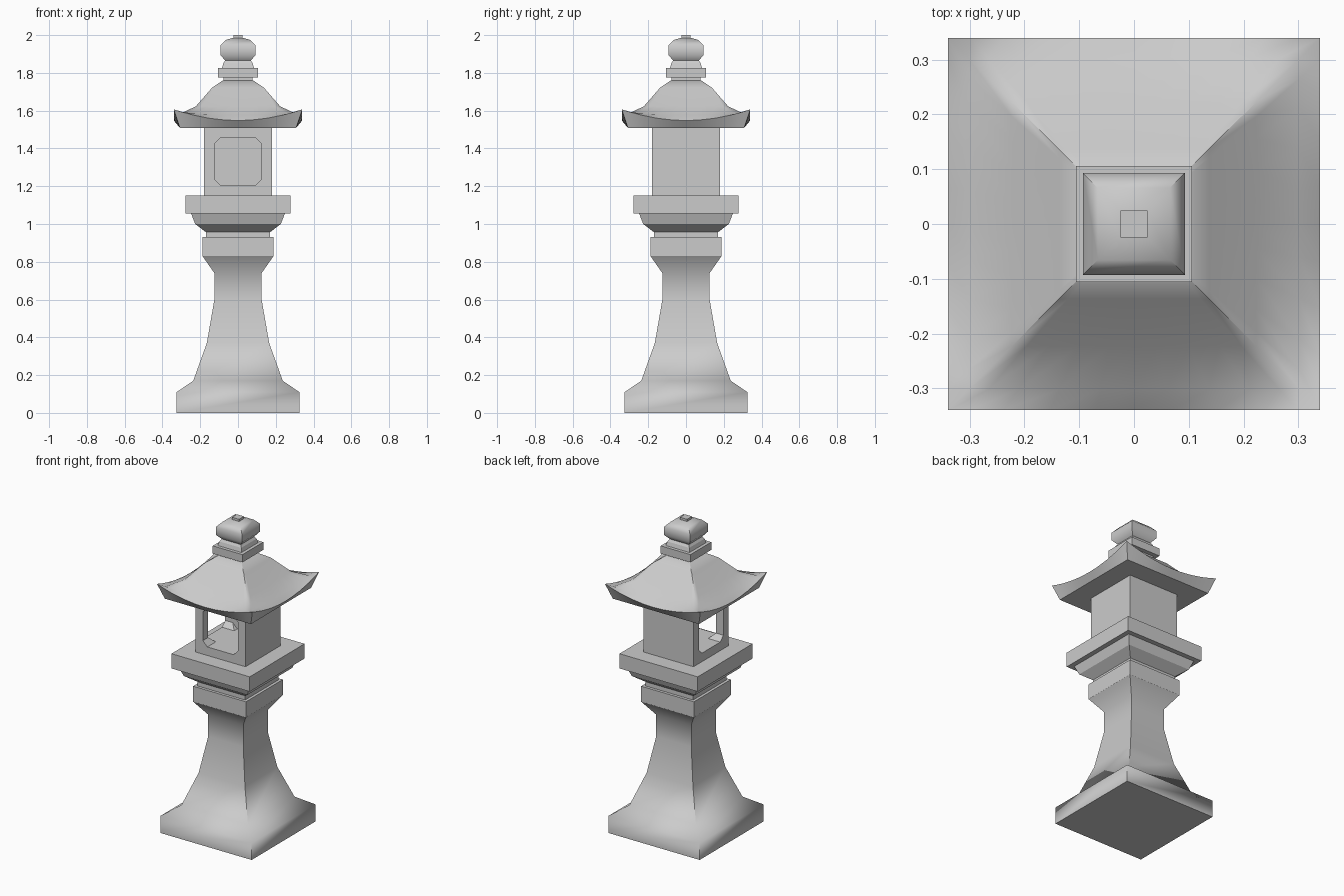
import bpy, bmesh, math

if "Cube" in bpy.data.objects:
    bpy.data.objects.remove(bpy.data.objects["Cube"])


def finish(name, bm, angle):
    """Turn a bmesh into a named object, smooth below the given angle."""
    bmesh.ops.recalc_face_normals(bm, faces=bm.faces)
    me = bpy.data.meshes.new(name)
    bm.to_mesh(me)
    bm.free()
    ob = bpy.data.objects.new(name, me)
    bpy.context.collection.objects.link(ob)
    bpy.ops.object.select_all(action='DESELECT')
    bpy.context.view_layer.objects.active = ob
    ob.select_set(True)
    if angle:
        bpy.ops.object.shade_smooth_by_angle(angle=math.radians(angle))
    return ob


def square_lathe(name, rings, angle=0, ts=(-1,)):
    """Stack square rings (half width, z, lift of the corners) into a solid.
    ts are the positions of the points along each side."""
    bm = bmesh.new()
    loops = []
    for h, z, *lift in rings:
        pts = []
        for k in range(4):
            c, s = ((1, 0), (0, 1), (-1, 0), (0, -1))[k]
            for t in ts:
                x, y = h * t, -h
                up = lift[0] * t * t if lift else 0
                pts.append(bm.verts.new((x * c - y * s, x * s + y * c, z + up)))
        loops.append(pts)
    n = len(loops[0])
    for a, b in zip(loops, loops[1:]):
        for i in range(n):
            j = (i + 1) % n
            bm.faces.new((a[i], a[j], b[j], b[i]))
    bm.faces.new(loops[0][::-1])
    bm.faces.new(loops[-1])
    return finish(name, bm, angle)


# Flared pedestal
square_lathe("pedestal", [(.325, 0), (.325, .11), (.237, .17), (.165, .37),
                          (.125, .60), (.125, .74), (.188, .83)], 60)
# Collar and neck
square_lathe("collar", [(.188, .83), (.188, .93)])
square_lathe("collar_neck", [(.17, .93), (.17, .957)])
# Platform with stepped underside
square_lathe("platform_underside", [(.17, .957), (.227, 1.0), (.248, 1.055)])
square_lathe("platform", [(.279, 1.055), (.279, 1.15)])

# Fire box with octagonal openings on the front and left
fire_box = square_lathe("fire_box", [(.179, 1.15), (.179, 1.51)])
w, c, zc = .125, .032, 1.33
octagon = [(w - c, -w), (w, c - w), (w, w - c), (w - c, w),
           (c - w, w), (-w, w - c), (-w, c - w), (c - w, -w)]
for side in ("front", "left"):
    bm = bmesh.new()
    ends = []
    for d in (-.3, w):
        ends.append([bm.verts.new((u, d, zc + v) if side == "front"
                                  else (d, u, zc + v)) for u, v in octagon])
    for i in range(8):
        j = (i + 1) % 8
        bm.faces.new((ends[0][i], ends[0][j], ends[1][j], ends[1][i]))
    bm.faces.new(ends[0])
    bm.faces.new(ends[1])
    cutter = finish(side + "_window_cutter", bm, 0)
    cutter.hide_render = True
    cutter.hide_set(True)
    mod = fire_box.modifiers.new(side + "_window", 'BOOLEAN')
    mod.operation = 'DIFFERENCE'
    mod.solver = 'EXACT'
    mod.object = cutter

# Roof with upturned corners
square_lathe("roof", [(.307, 1.508), (.340, 1.548, .059), (.302, 1.578, .008),
                      (.223, 1.623), (.137, 1.722), (.08, 1.76)], 45,
             ts=(-1, -.88, -.7, -.45, -.2, 0, .2, .45, .7, .88))

# Finial: neck, ring, step, bud and tip
square_lathe("finial_neck", [(.078, 1.76), (.078, 1.775)])
square_lathe("finial_ring", [(.106, 1.775), (.106, 1.825)])
square_lathe("finial_step", [(.085, 1.825), (.078, 1.85)])
square_lathe("finial_bud", [(.078, 1.85), (.068, 1.865), (.093, 1.895),
                            (.093, 1.945), (.066, 1.974), (.025, 1.986)], 60)
square_lathe("finial_tip", [(.025, 1.985), (.025, 2.0)])
